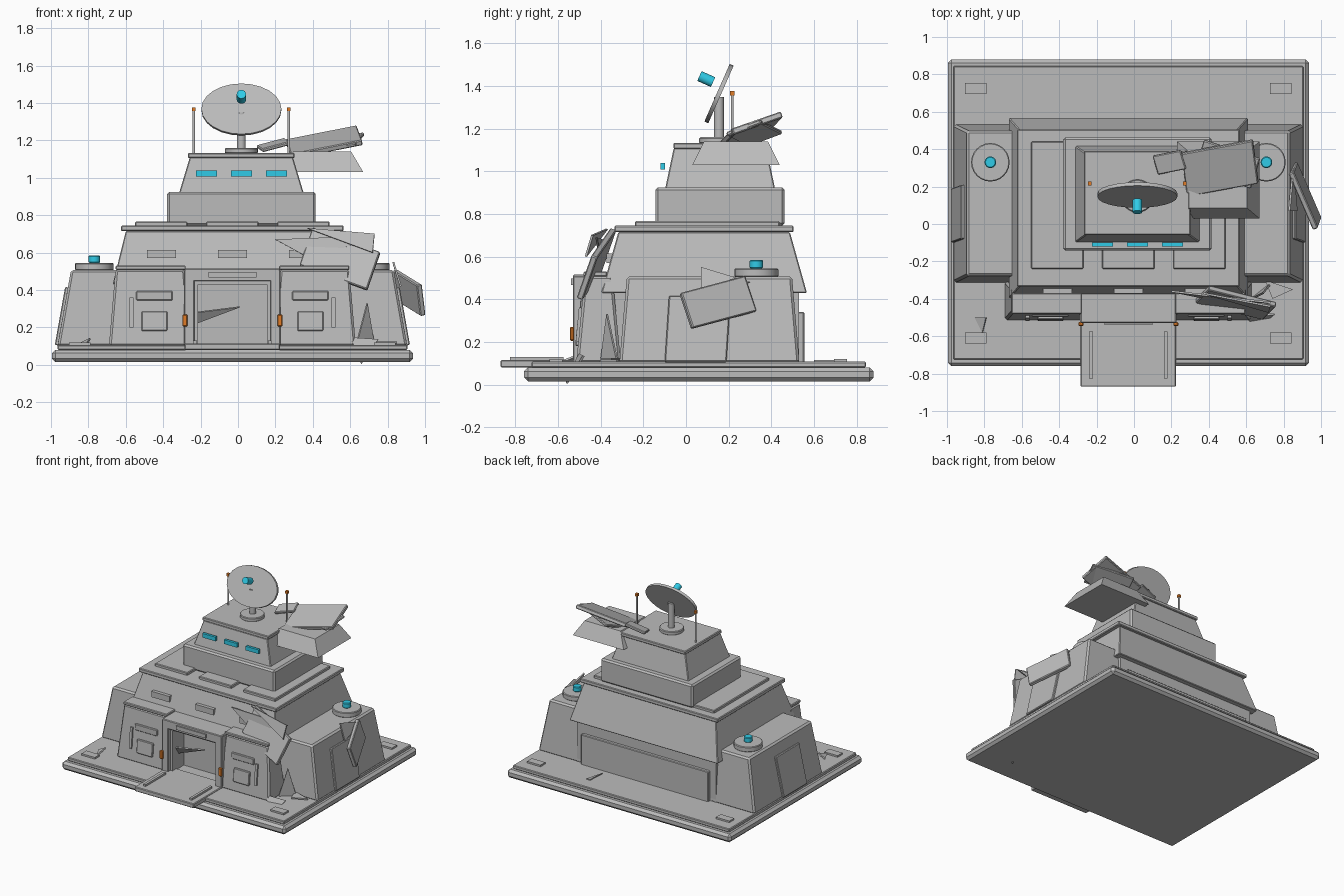
import bpy, bmesh
from mathutils import Vector

if "Cube" in bpy.data.objects:
    bpy.data.objects.remove(bpy.data.objects["Cube"])


def material(name, rgb):
    mat = bpy.data.materials.new(name)
    mat.use_nodes = True
    colour = (*rgb, 1)
    mat.diffuse_color = colour
    mat.node_tree.nodes["Principled BSDF"].inputs["Base Color"].default_value = colour
    return mat


GREY = material("concrete_grey", (.5, .5, .5))
CYAN = material("signal_cyan", (.03, .6, .8))
ORANGE = material("lamp_orange", (.75, .2, .02))

SIDES = (-1, 1)
MIDDLE = -.03      # centre line of the hall
UPPER = .018       # centre line of the upper tiers
GROUND = .1        # top of the foundation
THIN = .02
SOFT, EDGE = .005, .012


def finish(name, bm, mat, bevel):
    bmesh.ops.recalc_face_normals(bm, faces=bm.faces)
    mesh = bpy.data.meshes.new(name)
    bm.to_mesh(mesh)
    bm.free()
    mesh.materials.append(mat)
    obj = bpy.data.objects.new(name, mesh)
    bpy.context.collection.objects.link(obj)
    if bevel:
        mod = obj.modifiers.new("Bevel", "BEVEL")
        mod.width = bevel
        mod.segments = 1
    return obj


def loft(name, low, high, mat, bevel):
    """Closed solid between two matching rings of points."""
    bm = bmesh.new()
    low = [bm.verts.new(p) for p in low]
    high = [bm.verts.new(p) for p in high]
    bm.faces.new(low)
    bm.faces.new(high)
    for i in range(len(low)):
        bm.faces.new((low[i - 1], low[i], high[i], high[i - 1]))
    return finish(name, bm, mat, bevel)


def block(name, base, size, inset=(0, 0), mat=GREY, bevel=0):
    """Box standing on its base point, its top narrowed by inset on each side."""
    x, y, z = base
    width, depth, height = size

    def ring(half_w, half_d, level):
        return [(x - half_w, y - half_d, level), (x + half_w, y - half_d, level),
                (x + half_w, y + half_d, level), (x - half_w, y + half_d, level)]

    low = ring(width / 2, depth / 2, z)
    high = ring(width / 2 - inset[0], depth / 2 - inset[1], z + height)
    return loft(name, low, high, mat, bevel)


def panel(name, centre, along, across, thick=THIN, bevel=SOFT):
    """Loose panel spanned by two edge vectors around a centre."""
    c, u, v = Vector(centre), Vector(along) / 2, Vector(across) / 2
    n = u.cross(v).normalized() * thick / 2
    pts = [c - u - v, c + u - v, c + u + v, c - u + v]
    return loft(name, [p - n for p in pts], [p + n for p in pts], GREY, bevel)


def shard(name, corner, along, across):
    """Triangular scrap grown from one corner."""
    c, u, v = Vector(corner), Vector(along), Vector(across)
    n = u.cross(v).normalized() * SOFT
    pts = [c, c + u, c + v]
    return loft(name, [p - n for p in pts], [p + n for p in pts], GREY, 0)


def rod(name, centre, radius, length, mat=GREY, axis=(0, 0, 1), squash=1, bevel=0):
    bm = bmesh.new()
    bmesh.ops.create_cone(bm, cap_ends=True, segments=24, radius1=radius,
                          radius2=radius, depth=length)
    bmesh.ops.scale(bm, vec=(1, squash, 1), verts=bm.verts)
    obj = finish(name, bm, mat, bevel)
    obj.rotation_euler = Vector((0, 0, 1)).rotation_difference(Vector(axis)).to_euler()
    obj.location = centre
    bpy.ops.object.select_all(action="DESELECT")
    obj.select_set(True)
    bpy.context.view_layer.objects.active = obj
    bpy.ops.object.shade_smooth_by_angle()
    return obj


# Foundation and entrance step
block("base_slab", (MIDDLE, .06, .015), (1.93, 1.64, .065), bevel=.018)
block("base_upper_slab", (MIDDLE, .06, .08), (1.87, 1.57, .027), bevel=SOFT)
block("entrance_step", (MIDDLE, -.66, .08), (.51, .42, .035), bevel=SOFT)
for side in SIDES:
    block("step_rail", (MIDDLE + side * .2, -.7, GROUND), (THIN, .25, .03))
    for y in (.725, -.61):
        block("corner_pad", (MIDDLE + side * .815, y, GROUND), (.115, .06, THIN))

# Main hall
block("hall_lower_wall", (MIDDLE, .085, GROUND), (1.2, .89, .35))
block("hall_upper_wall", (MIDDLE, .085, .43), (1.28, .965, .285), (.07, .08), bevel=SOFT)
block("hall_roof", (MIDDLE, .085, .715), (1.19, .84, .03), bevel=SOFT)
block("back_plate", (MIDDLE, .535, GROUND), (1.1, .04, .24), bevel=SOFT)
for step in (-1, 0, 1):
    x = MIDDLE + step * .38
    block("hall_panel", (x, -.355, .57), (.155, .035, .045))
    block("roof_plate", (x, .1, .74), (.28, .68, .026), bevel=SOFT)

# Upper tiers
block("second_tier", (UPPER, .16, .745), (.795, .606, .18), bevel=EDGE)
block("command_room", (UPPER, .16, .92), (.665, .515, .19), (.057, .04), bevel=SOFT)
block("command_roof", (UPPER, .166, 1.105), (.57, .45, .028), bevel=SOFT)
for step in (-1, 0, 1):
    block("command_window", (UPPER + step * .187, -.109, 1.008), (.112, THIN, .032), mat=CYAN)

for side in SIDES:
    # Side tower with hatch and beacon
    block("side_tower", (MIDDLE + side * .73, .11, GROUND), (.41, .845, .407),
          (.072, .035), bevel=EDGE)
    panel("tower_hatch", (MIDDLE + side * .912, .055, .26), (0, .29, 0), (-side * .055, .02, .31))
    x = MIDDLE + side * .738
    rod("beacon_mount", (x, .33, .525), .103, .04, bevel=SOFT)
    rod("beacon", (x, .33, .565), .031, .04, CYAN, bevel=SOFT)

    # Front bunker and its fittings
    block("front_bunker", (MIDDLE + side * .44, -.41, GROUND), (.44, .21, .41),
          (.035, .04), bevel=EDGE)
    block("bunker_lip", (MIDDLE + side * .437, -.425, .507), (.375, .11, .023), bevel=SOFT)
    x = MIDDLE + side * .417
    panel("bunker_slot", (x, -.488, .37), (.195, 0, 0), (0, 0, .05))
    panel("bunker_box", (x, -.505, .233), (.138, 0, 0), (0, .01, .105))
    panel("bunker_strip", (MIDDLE + side * .54, -.5, .28), (THIN, 0, 0), (0, .015, .16), bevel=0)

    # Door post, inner post and lamp
    block("door_post", (MIDDLE + side * .23, -.44, GROUND), (.055, .18, .41), bevel=SOFT)
    block("door_inner_post", (MIDDLE + side * .195, -.43, GROUND), (THIN, .14, .35))
    block("door_lamp", (MIDDLE + side * .254, -.535, .205), (.028, THIN, .065),
          mat=ORANGE, bevel=SOFT)

# Entrance header
block("door_header", (MIDDLE, -.44, .447), (.51, .18, .068), bevel=SOFT)
block("door_inner_header", (MIDDLE, -.43, .43), (.41, .14, THIN))
block("header_panel", (MIDDLE, -.53, .467), (.257, THIN, .03))

# Dish, feed and antennas
aim = (0, -.91, .4)
rod("dish_pedestal", (UPPER, .15, 1.145), .088, .03, bevel=SOFT)
rod("dish_mast", (UPPER, .155, 1.25), .023, .2)
rod("dish", (UPPER, .155, 1.365), .214, THIN, axis=aim, squash=.69)
rod("dish_feed", (UPPER, .095, 1.433), .025, .07, CYAN, aim)
for side in SIDES:
    x = UPPER + side * .254
    rod("antenna", (x, .217, 1.245), .007, .24)
    block("antenna_tip", (x, .217, 1.357), (THIN, THIN, THIN), mat=ORANGE)

# Broken roof section with loose panels
block("broken_roof", (.45, .235, 1.03), (.44, .41, .11), (.065, .055))
panel("roof_panel_large", (.46, .3, 1.19), (.38, .07, .075), (-.03, .23, .08), .03)
panel("roof_panel_small", (.19, .33, 1.175), (.15, .03, .04), (-.03, .1, .02))
panel("roof_panel_upper", (.5, .32, 1.18), (.3, -.1, .05), (.05, .16, .06))

# Panels torn from the front and side walls
panel("fallen_front_panel", (.545, -.42, .565), (.36, -.09, -.13), (.07, .07, .2), .03)
shard("front_panel_sheet", (.2, -.36, .67), (.53, -.06, .02), (.2, -.04, -.11))
shard("front_panel_corner", (.37, -.37, .73), (.36, -.07, -.03), (.35, -.1, -.13))
panel("fallen_side_panel", (.915, .15, .385), (-.13, .3, .08), (.02, .055, -.165), .03)
shard("side_panel_sheet", (.83, .07, .55), (.02, .23, -.07), (.04, 0, -.13))
shard("left_wall_sheet", (-.95, -.13, GROUND), (0, .22, 0), (.03, .13, .24))

# Rubble
shard("door_rubble", (-.23, -.46, .28), (.24, .04, .03), (0, .04, -.06))
shard("rubble_tall", (.63, -.4, GROUND), (.1, .08, 0), (.06, .03, .23))
shard("rubble_flat", (.7, -.3, .12), (.15, -.05, 0), (.04, -.1, 0))
shard("rubble_tip", (.66, -.56, SOFT), (-.06, .06, .14), (.09, .08, .13))
shard("rubble_left", (-.85, -.5, .11), (.06, 0, .03), (.04, -.08, 0))
shard("rubble_back", (.3, .6, .11), (.04, .14, 0), (.01, .14, 0))
